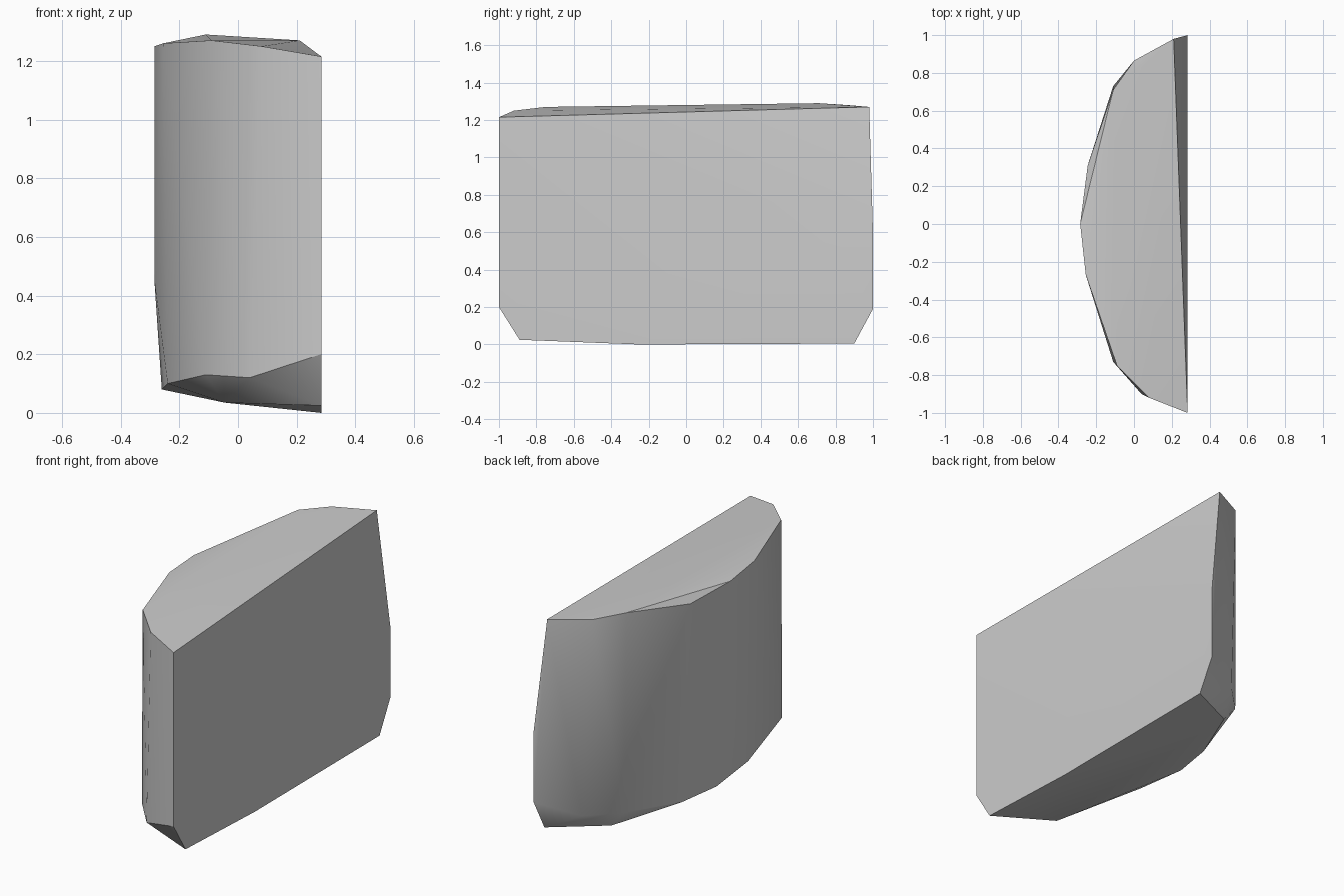
import bpy
import bmesh
import math

# Remove the default object
default_cube = bpy.data.objects.get("Cube")
if default_cube is not None:
    bpy.data.objects.remove(default_cube, do_unlink=True)


def make_material(name, grey):
    """One flat grey material, visible in viewport and render."""
    material = bpy.data.materials.new(name)
    material.use_nodes = True
    colour = (grey, grey, grey, 1)
    material.diffuse_color = colour
    material.node_tree.nodes["Principled BSDF"].inputs["Base Color"].default_value = colour
    return material


def build_hull(name, rings, material):
    """Wrap a convex skin around the given outline rings."""
    bm = bmesh.new()
    for ring in rings:
        for point in ring:
            bm.verts.new(point)
    result = bmesh.ops.convex_hull(bm, input=bm.verts[:], use_existing_faces=False)
    unused = [item for item in result["geom_interior"] if isinstance(item, bmesh.types.BMVert)]
    bmesh.ops.delete(bm, geom=unused, context="VERTS")
    bmesh.ops.dissolve_limit(bm, angle_limit=math.radians(0.5), verts=bm.verts[:], edges=bm.edges[:])
    bmesh.ops.recalc_face_normals(bm, faces=bm.faces[:])
    mesh = bpy.data.meshes.new(name)
    bm.to_mesh(mesh)
    bm.free()
    mesh.materials.append(material)
    obj = bpy.data.objects.new(name, mesh)
    bpy.context.collection.objects.link(obj)
    return obj


FLAT_X = 0.284  # plane of the broad flat side

# Upper rim, running from the front corner round the curved side to the back
top_rim = [
    (FLAT_X, -1, 1.215), (0.08, -0.92, 1.25), (-0.09, -0.75, 1.27),
    (-0.255, -0.27, 1.26), (-0.285, 0, 1.25), (-0.245, 0.31, 1.226),
    (-0.11, 0.71, 1.29), (0, 0.865, 1.28), (0.21, 0.98, 1.27),
]

# Widest part of the curved and back sides
middle = [(-0.285, 0, 0.45), (FLAT_X, 1, 0.6)]

# Upper edge of the chamfer around the base
chamfer_rim = [
    (FLAT_X, -1, 0.2), (0.04, -0.9, 0.12), (-0.11, -0.73, 0.13),
    (-0.24, -0.23, 0.1), (-0.11, 0.73, 0.13), (0.05, 0.89, 0.13), (FLAT_X, 1, 0.19),
]

# Underside outline
base_rim = [
    (FLAT_X, -0.89, 0.025), (-0.045, -0.71, 0.035), (-0.26, 0.09, 0.08),
    (-0.21, 0.34, 0.07), (-0.03, 0.73, 0.035), (FLAT_X, 0.9, 0.005), (FLAT_X, -0.25, 0),
]

stone_grey = make_material("stone_grey", 0.6)
slab = build_hull("curved_slab", [top_rim, middle, chamfer_rim, base_rim], stone_grey)

# Smooth curved side, crisp rims
bpy.ops.object.select_all(action="DESELECT")
slab.select_set(True)
bpy.context.view_layer.objects.active = slab
bpy.ops.object.shade_smooth_by_angle(angle=math.radians(30))
